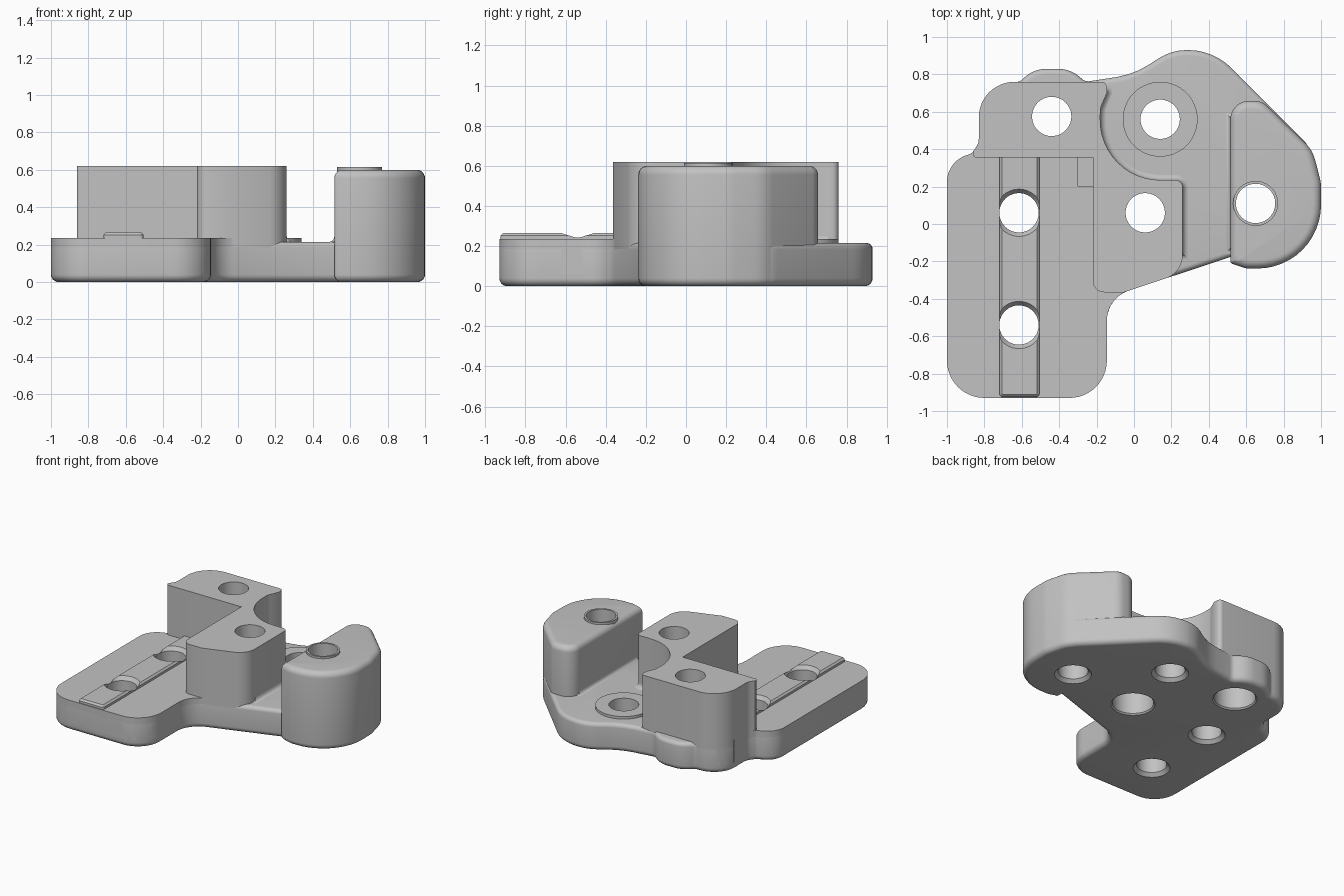
import bpy, bmesh
from math import sin, cos, pi, radians, tan
from mathutils import Vector

cube = bpy.data.objects.get("Cube")
if cube:
    bpy.data.objects.remove(cube, do_unlink=True)

grey = bpy.data.materials.new("light_grey")
grey.use_nodes = True
grey.diffuse_color = (0.54, 0.54, 0.54, 1)
grey.node_tree.nodes["Principled BSDF"].inputs["Base Color"].default_value = grey.diffuse_color


def rounded(corners):
    """Counterclockwise outline from (x, y, corner radius)."""
    out, n = [], len(corners)
    for i, (x, y, r) in enumerate(corners):
        p = Vector((x, y))
        a = (Vector(corners[i - 1][:2]) - p).normalized()
        b = (Vector(corners[(i + 1) % n][:2]) - p).normalized()
        if r == 0:
            out.append(p)
            continue
        half = a.angle(b) / 2
        centre = p + (a + b).normalized() * (r / sin(half))
        start = p + a * (r / tan(half)) - centre
        end = p + b * (r / tan(half)) - centre
        turn = pi - 2 * half
        steps = max(3, int(turn / radians(7)))
        for k in range(steps + 1):
            t = turn * k / steps
            out.append(centre + (start * sin(turn - t) + end * sin(t)) / sin(turn))
    return [p for i, p in enumerate(out) if (p - out[i - 1]).length > 1e-4]


def circle(x, y, r, n=56):
    return [Vector((x + r * cos(2 * pi * k / n), y + r * sin(2 * pi * k / n))) for k in range(n)]


def inset(outline, d):
    """Move every point inwards by d with mitred corners."""
    out, n = [], len(outline)
    for i, p in enumerate(outline):
        a = (p - outline[i - 1]).normalized()
        b = (outline[(i + 1) % n] - p).normalized()
        na, nb = Vector((-a.y, a.x)), Vector((-b.y, b.x))
        out.append(p + (na + nb) * (d / (1 + na.dot(nb))))
    return out


def loft(bm, outline, rings):
    """Closed solid through (height, inset) rings, bottom to top."""
    rows = [[bm.verts.new((p.x, p.y, z)) for p in inset(outline, d)] for z, d in rings]
    n = len(outline)
    for low, high in zip(rows, rows[1:]):
        for i in range(n):
            j = (i + 1) % n
            bm.faces.new((low[i], low[j], high[j], high[i]))
    bm.faces.new(rows[0][::-1])
    bm.faces.new(rows[-1])


def make(name, solids):
    bm = bmesh.new()
    for outline, rings in solids:
        loft(bm, outline, rings)
    mesh = bpy.data.meshes.new(name)
    bm.to_mesh(mesh)
    bm.free()
    mesh.materials.append(grey)
    obj = bpy.data.objects.new(name, mesh)
    bpy.context.collection.objects.link(obj)
    return obj


QUARTER = [radians(15 * k) for k in range(7)]


def soft(bottom, top, r_bottom, r_top):
    """Rings for a solid with rounded lower and upper rims."""
    low = [(bottom + r_bottom * (1 - cos(a)), r_bottom * (1 - sin(a))) for a in QUARTER]
    high = [(top - r_top * (1 - sin(a)), r_top * (1 - cos(a))) for a in reversed(QUARTER)]
    return low + high[::-1]


def flare(z, r):
    """Rings for a concave fillet standing on height z."""
    return [(z - 0.02, -r)] + [(z + r * (1 - cos(a)), -r * (1 - sin(a))) for a in QUARTER]


# Outlines
base = rounded([
    (-1, -.93, .2), (-.145, -.93, .2), (-.145, -.395, .17), (.55, -.165, 0),
    (.95, -.15, .25), (.96, .395, .2), (.425, .93, .33), (.2, .93, .28),
    (0, .8, .45), (-.26, .76, .05), (-.34, .83, .18), (-.54, .83, .18),
    (-.61, .76, .04), (-.83, .76, .19), (-.83, .43, .08), (-.87, .375, .05), (-1, .34, .15)])
plate = rounded([
    (-1, -.93, .2), (-.145, -.93, .2), (-.145, -.395, .17), (.02, -.34, 0),
    (.02, .2, 0), (-.3, .2, 0), (-.3, .6, 0), (-.83, .6, 0),
    (-.83, .43, .08), (-.87, .375, .05), (-1, .34, .15)])
block = rounded([
    (-.22, .355, 0), (-.22, -.365, .06), (-.055, -.365, 0), (.26, -.261, .13),
    (.26, .235, .04), (-.185, .235, .32), (-.18, .62, .1), (-.145, .7, 0),
    (-.145, .76, .03), (-.83, .76, .19), (-.83, .43, .08), (-.862, .385, 0), (-.862, .355, .02)])
tower = rounded([
    (.515, -.21, .02), (.6, -.238, .1), (1, -.238, .34), (1, .22, .2),
    (.955, .395, .2), (.685, .658, .1), (.515, .658, .1)])
rail = rounded([(-.72, -.925, .02), (-.505, -.925, .02), (-.505, .37, 0), (-.72, .37, 0)])
block_foot = rounded([
    (-.16, 0, 0), (.1, 0, 0), (.1, -.16, 0), (.26, -.16, 0), (.26, .235, .04),
    (-.185, .235, .32), (-.18, .62, .1), (-.145, .7, 0), (-.145, .725, .02),
    (-.3, .725, 0), (-.3, .45, 0), (-.16, .39, 0)])
tower_foot = rounded([(.515, -.13, 0), (.6, -.13, 0), (.6, .57, 0), (.515, .57, 0)])

# Parts
parts = [
    make("base", [(base, soft(0, .215, .04, .03))]),
    make("side_plate", [(plate, [(.06, 0), (.235, 0)])]),
    make("angled_block", [(block, [(.06, 0), (.62, 0)])]),
    make("round_tower", [(tower, soft(0, .6, .04, .045))]),
    make("guide_rail", [(rail, [(.225, 0), (.252, 0), (.265, .013)])]),
    make("block_fillet", [(block_foot, flare(.214, .035))]),
    make("tower_fillet", [(tower_foot, flare(.214, .03))]),
    make("bearing_pad", [(circle(.14, .56, .2), [(.18, 0), (.235, 0)])]),
    make("tower_collar", [(circle(.65, .11, .12), [(.5, 0), (.615, 0)])]),
]

# Holes: chamfered below, countersunk on the rail, counterbored in the block
R = .105
plain = [(-.02, -.03), (0, -.025), (.025, 0), (.8, 0)]
sunk = plain[:3] + [(.236, 0), (.266, -.022), (.8, -.022)]
bored = [(-.02, -.055), (0, -.05), (.01, -.04), (.28, -.04), (.28, 0), (.8, 0)]
holes = [(.14, .56, plain), (.65, .11, plain), (-.615, .06, sunk),
         (-.615, -.54, sunk), (-.44, .575, bored), (.06, .06, bored)]
cutter = make("hole_cutter", [(circle(x, y, R), rings) for x, y, rings in holes])
cutter.hide_render = True

for obj in parts:
    bpy.ops.object.select_all(action='DESELECT')
    bpy.context.view_layer.objects.active = obj
    obj.select_set(True)
    mod = obj.modifiers.new("holes", 'BOOLEAN')
    mod.operation = 'DIFFERENCE'
    mod.solver = 'EXACT'
    mod.object = cutter
    bpy.ops.object.modifier_apply(modifier=mod.name)
    bpy.ops.object.shade_smooth_by_angle(angle=radians(32))

bpy.data.objects.remove(cutter, do_unlink=True)
